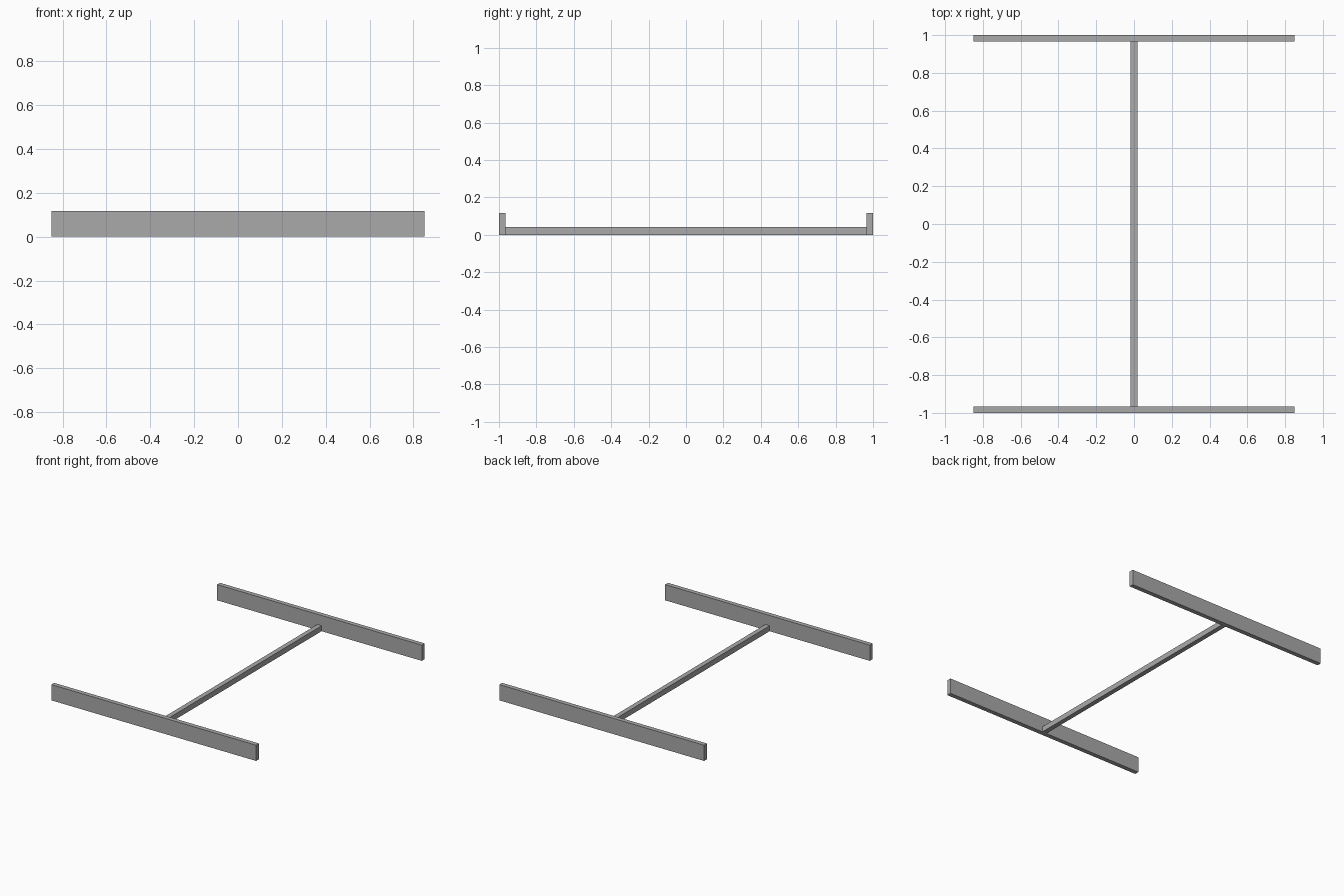
import bpy

# Remove the default cube
cube = bpy.data.objects.get("Cube")
if cube:
    bpy.data.objects.remove(cube, do_unlink=True)

# Single grey material
GREY = (0.4, 0.4, 0.4, 1.0)
grey = bpy.data.materials.new("plain_grey")
grey.use_nodes = True
grey.diffuse_color = GREY
grey.node_tree.nodes["Principled BSDF"].inputs["Base Color"].default_value = GREY

LENGTH = 2.0
BOARD_WIDTH, BOARD_THICKNESS, BOARD_HEIGHT = 1.70, 0.034, 0.118
BAR_WIDTH, BAR_HEIGHT = 0.036, 0.041


def box(name, size, y=0.0):
    """Add a box of the given size standing on the ground."""
    bpy.ops.mesh.primitive_cube_add(size=1, location=(0, y, size[2] / 2))
    obj = bpy.context.object
    obj.name = name
    obj.scale = size
    bpy.ops.object.transform_apply(location=False, rotation=False, scale=True)
    obj.data.materials.append(grey)
    return obj


# Upright end boards
for name, side in (("front_board", -1), ("back_board", 1)):
    box(name, (BOARD_WIDTH, BOARD_THICKNESS, BOARD_HEIGHT),
        side * (LENGTH - BOARD_THICKNESS) / 2)

# Low bar joining the boards
box("connecting_bar", (BAR_WIDTH, LENGTH - 2 * BOARD_THICKNESS, BAR_HEIGHT))
